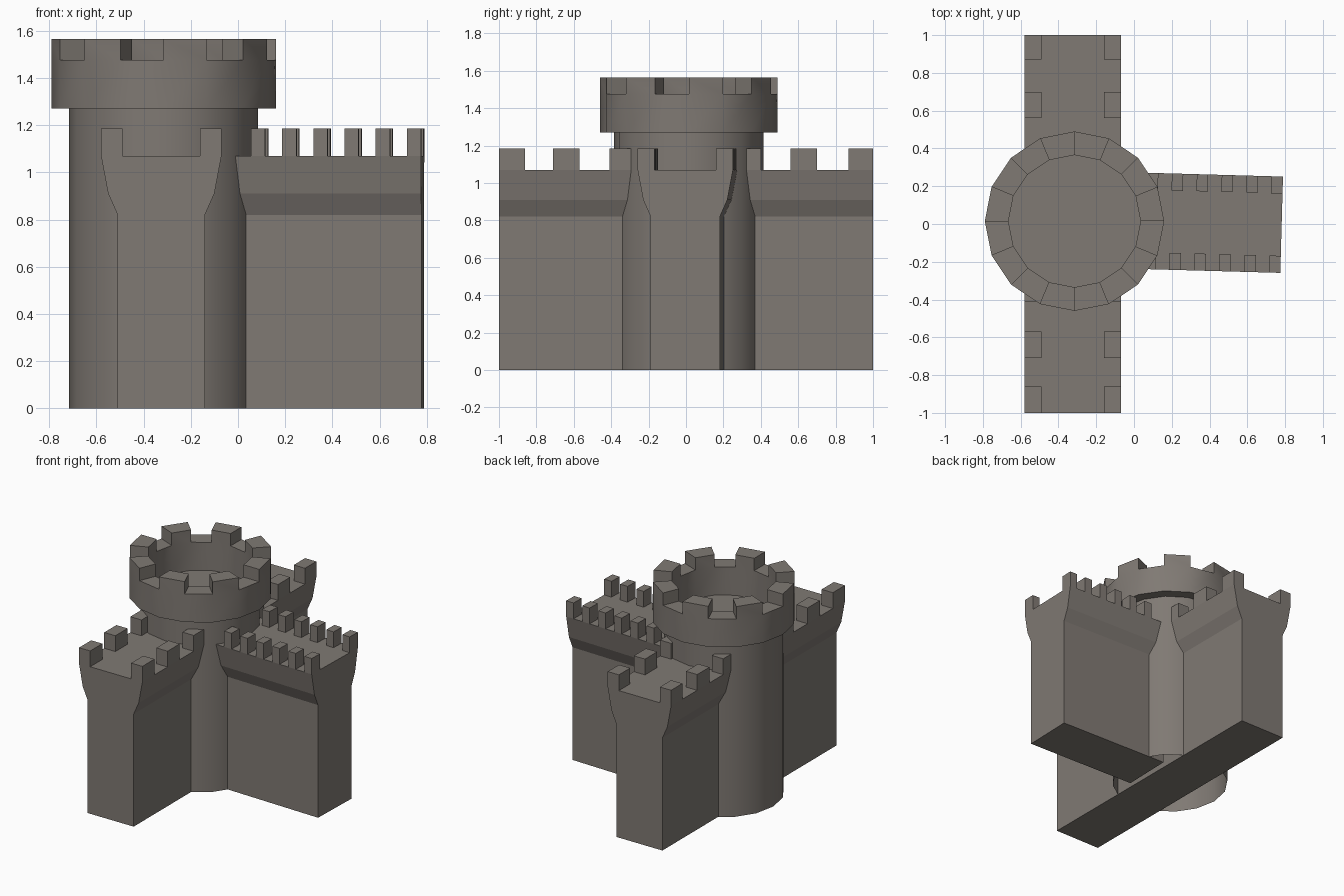
import bpy, bmesh, math
from mathutils import Matrix, Vector

if "Cube" in bpy.data.objects:
    bpy.data.objects.remove(bpy.data.objects["Cube"])

stone = bpy.data.materials.new("grey_stone")
stone.diffuse_color = (0.215, 0.193, 0.173, 1)
stone.use_nodes = True
stone.node_tree.nodes["Principled BSDF"].inputs["Base Color"].default_value = stone.diffuse_color


def finish(bm, name, matrix, smooth=False):
    mesh = bpy.data.meshes.new(name)
    bmesh.ops.recalc_face_normals(bm, faces=bm.faces)
    for f in bm.faces:
        f.smooth = smooth
    bm.to_mesh(mesh)
    bm.free()
    if smooth:
        mesh.set_sharp_from_angle(angle=math.radians(40))
    mesh.materials.append(stone)
    ob = bpy.data.objects.new(name, mesh)
    ob.matrix_world = matrix
    bpy.context.collection.objects.link(ob)
    return ob


def box(bm, x0, x1, y0, y1, z0, z1):
    m = Matrix.Translation(((x0 + x1) / 2, (y0 + y1) / 2, (z0 + z1) / 2))
    m = m @ Matrix.Diagonal((x1 - x0, y1 - y0, z1 - z0, 1))
    bmesh.ops.create_cube(bm, size=1, matrix=m)


# Wall running along local x: flared section plus two rows of merlons
HALF = [(0.185, 0), (0.185, 0.82), (0.225, 0.91), (0.255, 1.07)]


def wall(name, x0, x1, merlons, width, matrix):
    bm = bmesh.new()
    outline = HALF + [(-y, z) for y, z in reversed(HALF)]
    face = bm.faces.new([bm.verts.new((x0, y, z)) for y, z in outline])
    ext = bmesh.ops.extrude_face_region(bm, geom=[face], use_keep_orig=True)
    for v in ext["geom"]:
        if isinstance(v, bmesh.types.BMVert):
            v.co.x = x1
    for x in merlons:
        box(bm, x, x + width, 0.165, 0.255, 1.07, 1.185)
        box(bm, x, x + width, -0.255, -0.165, 1.07, 1.185)
    finish(bm, name, matrix)


wall("long_wall", -1, 1,
     [-1, -0.71, -0.41, 0.26, 0.56, 0.87], 0.14,
     Matrix.Translation((-0.325, 0, 0)) @ Matrix.Rotation(math.pi / 2, 4, 'Z'))
# trim: the outermost merlons end flush with the wall
lw = bpy.data.objects["long_wall"]
for v in lw.data.vertices:
    v.co.x = min(v.co.x, 1.0)

wall("side_wall", -0.10, 0.782,
     [0.722 - 0.132 * i for i in range(6)], 0.06,
     Matrix.Translation((0, 0.018, 0)) @ Matrix.Rotation(math.radians(-1.6), 4, 'Z'))

# Round tower: 16-sided lathe, open at the bottom, with a floor inside the crown
N = 16
profile = [(0.40, 0), (0.40, 1.27), (0.475, 1.27), (0.475, 1.475), (0.35, 1.475), (0.35, 1.27)]
bm = bmesh.new()
rings = [[bm.verts.new((r * math.cos(math.tau * i / N), r * math.sin(math.tau * i / N), z))
          for i in range(N)] for r, z in profile]
tops = []
for k in range(len(rings) - 1):
    a, b = rings[k], rings[k + 1]
    for i in range(N):
        j = (i + 1) % N
        f = bm.faces.new((a[i], a[j], b[j], b[i]))
        if k == 3 and i % 2 == 0:
            tops.append(f)
bm.faces.new(rings[-1])
# Raise every second rim segment as a merlon
ext = bmesh.ops.extrude_discrete_faces(bm, faces=tops)
for f in ext["faces"]:
    for v in f.verts:
        v.co.z = 1.565
finish(bm, "round_tower", Matrix.Translation((-0.315, 0.015, 0)), smooth=True)
